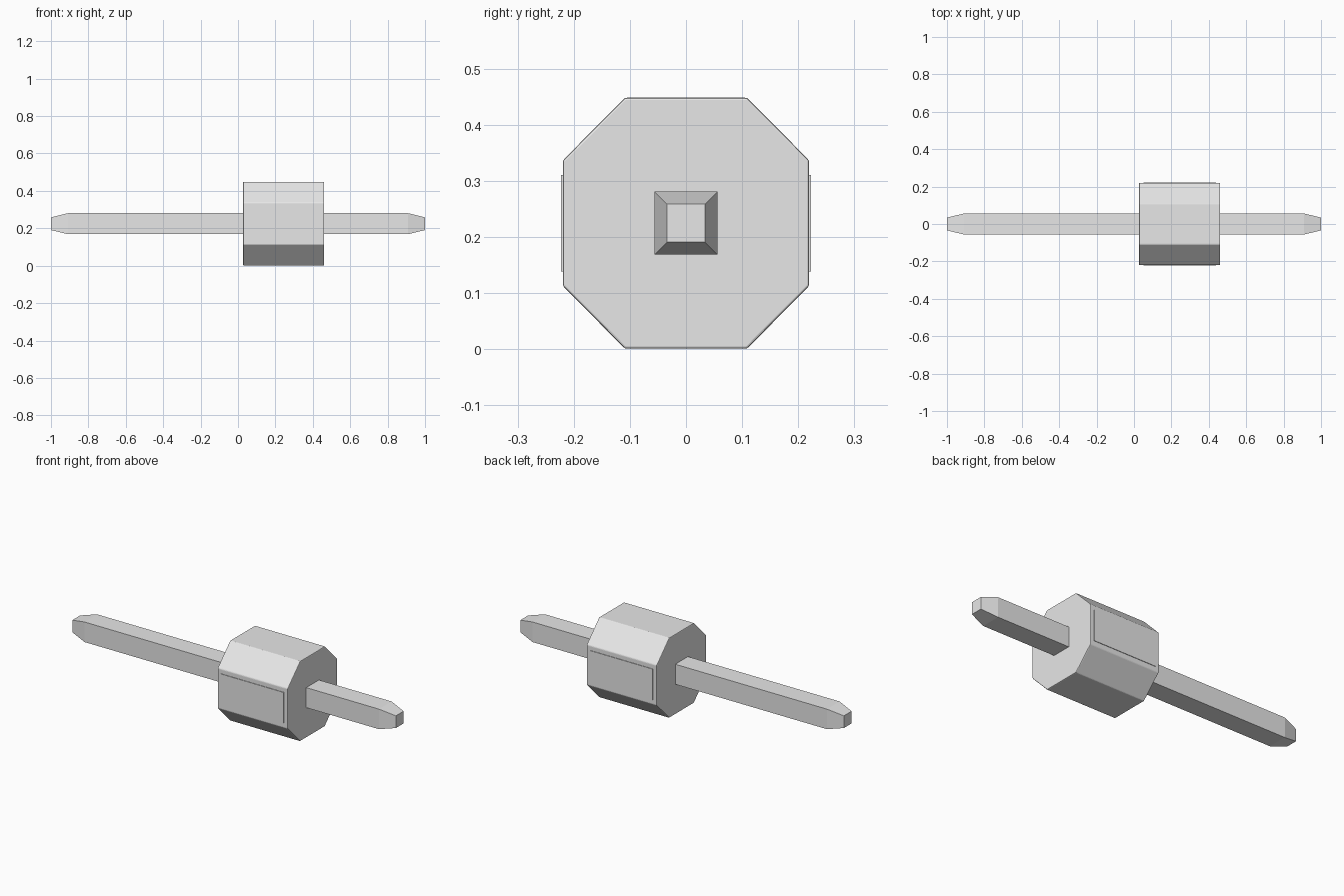
import bpy, bmesh

cube = bpy.data.objects.get("Cube")
if cube:
    bpy.data.objects.remove(cube, do_unlink=True)

MID_Z = 0.2245            # height of the shared axis
BODY = (0.027, 0.461)     # body extent along x

grey = bpy.data.materials.new("light grey")
grey.use_nodes = True
grey.diffuse_color = (0.8, 0.8, 0.8, 1)
grey.node_tree.nodes["Principled BSDF"].inputs["Base Color"].default_value = (0.8, 0.8, 0.8, 1)


def loft(name, sections, bevel=0):
    """Skin (x, yz outline) sections along x, closing both ends."""
    bm = bmesh.new()
    rings = [[bm.verts.new((x, y, MID_Z + z)) for y, z in outline] for x, outline in sections]
    for a, b in zip(rings, rings[1:]):
        for i in range(len(a)):
            j = (i + 1) % len(a)
            bm.faces.new((a[i], a[j], b[j], b[i]))
    bm.faces.new(rings[0])
    bm.faces.new(rings[-1])
    bmesh.ops.recalc_face_normals(bm, faces=bm.faces)
    mesh = bpy.data.meshes.new(name)
    bm.to_mesh(mesh)
    bm.free()
    mesh.materials.append(grey)
    obj = bpy.data.objects.new(name, mesh)
    bpy.context.collection.objects.link(obj)
    if bevel:
        mod = obj.modifiers.new("edge softening", "BEVEL")
        mod.width = bevel
        mod.segments = 2
    return obj


def rect(y0, y1, z0, z1):
    return [(y0, z0), (y1, z0), (y1, z1), (y0, z1)]


def square(h):
    return rect(-h, h, -h, h)


# Octagonal housing with softened edges
hy, hz, cy, cz = 0.2195, 0.2235, 0.109, 0.112
octagon = [(cy, -hz), (hy, -cz), (hy, cz), (cy, hz),
           (-cy, hz), (-hy, cz), (-hy, -cz), (-cy, -hz)]
loft("housing", [(x, octagon) for x in BODY], bevel=0.004)

# Square pin with tapered ends
loft("pin", [(-1, square(0.034)), (-0.91, square(0.056)),
             (0.91, square(0.056)), (1, square(0.034))])

# Thin raised pads on the front and back
for name, s in (("front_pad", -1), ("back_pad", 1)):
    pad = rect(s * 0.214, s * 0.2225, -0.086, 0.086)
    loft(name, [(0.05, pad), (0.438, pad)])
